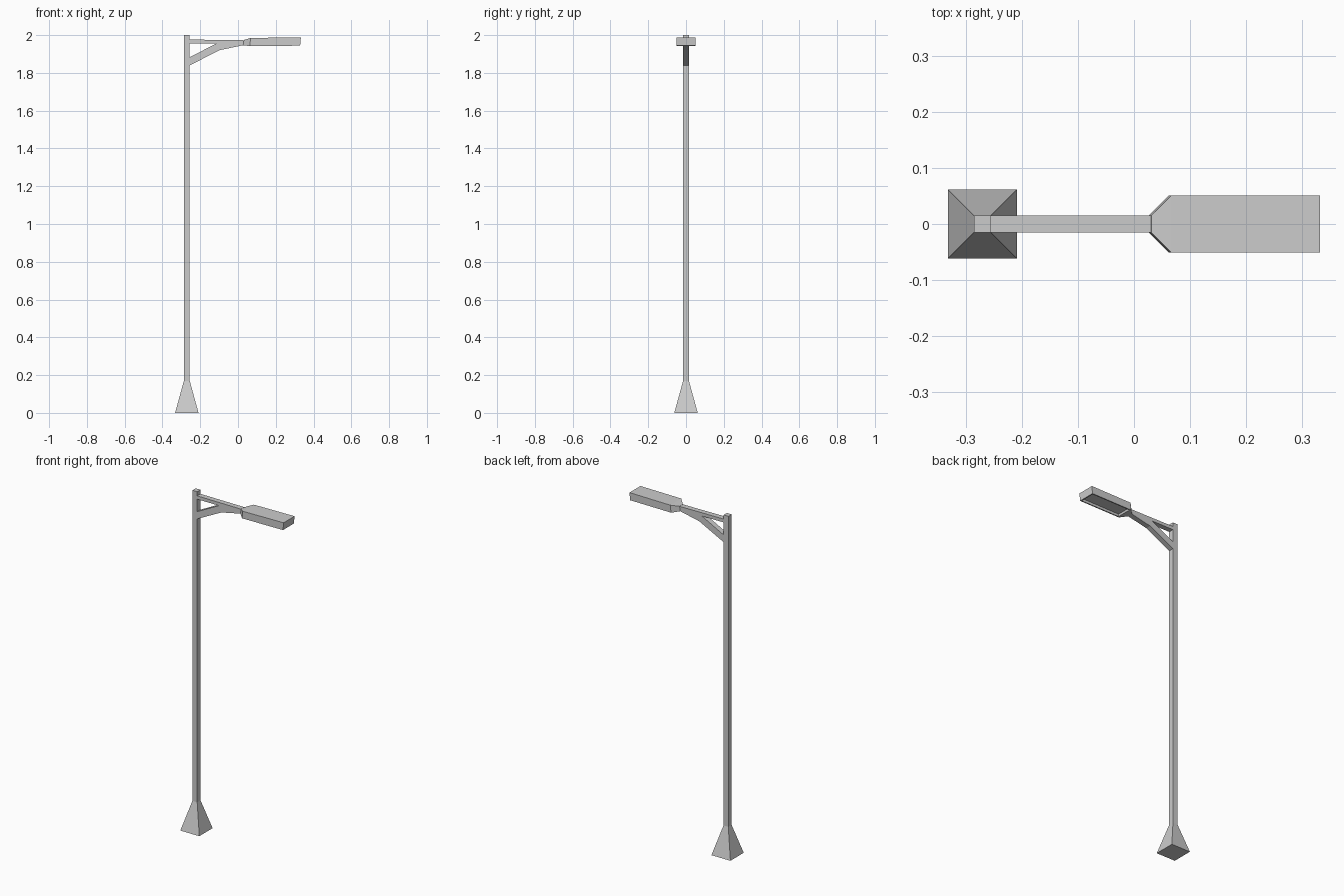
import bpy, bmesh

if "Cube" in bpy.data.objects:
    bpy.data.objects.remove(bpy.data.objects["Cube"])

PX = -0.271   # pole centre in x
HW = 0.0155   # pole and arm half width


def finish(name, bm):
    bmesh.ops.recalc_face_normals(bm, faces=bm.faces)
    mesh = bpy.data.meshes.new(name)
    bm.to_mesh(mesh)
    bm.free()
    obj = bpy.data.objects.new(name, mesh)
    bpy.context.collection.objects.link(obj)
    return obj


def loft(rings):
    """Capped tube through rings that share a vertex count."""
    bm = bmesh.new()
    loops = [[bm.verts.new(p) for p in ring] for ring in rings]
    for a, b in zip(loops, loops[1:]):
        n = len(a)
        for i in range(n):
            bm.faces.new((a[i], a[(i + 1) % n], b[(i + 1) % n], b[i]))
    bm.faces.new(loops[0])
    bm.faces.new(loops[-1])
    return bm


def square(z, h):
    return [(PX + sx * h, sy * h, z) for sx, sy in ((-1, -1), (1, -1), (1, 1), (-1, 1))]


def section(x_low, x_top, h, z_low, z_top):
    return [(x_low, -h, z_low), (x_low, h, z_low), (x_top, h, z_top), (x_top, -h, z_top)]


# Flared foot and square pole in one piece
finish("pole", loft([square(0, 0.062), square(0.17, HW), square(2.0, HW)]))

# Forked arm: top bar and angled brace
profile = [(PX + 0.014, 1.976), (0.03, 1.974), (0.03, 1.947), (-0.098, 1.92),
           (PX + 0.014, 1.839), (PX + 0.014, 1.882), (-0.114, 1.956), (PX + 0.014, 1.956)]
finish("arm", loft([[(x, y, z) for x, z in profile] for y in (-HW, HW)]))

# Lamp head: tapered neck widening into a flat box
bm = loft([
    section(0.027, 0.031, HW, 1.946, 1.974),
    section(0.062, 0.067, 0.051, 1.942, 1.985),
    section(0.329, 0.333, 0.051, 1.944, 1.988),
])
# Recessed light panel underneath
bm.normal_update()
bmesh.ops.recalc_face_normals(bm, faces=bm.faces)
under = min((f for f in bm.faces if f.calc_center_median().x > 0.15),
            key=lambda f: f.calc_center_median().z)
bmesh.ops.inset_region(bm, faces=[under], thickness=0.01)
bmesh.ops.inset_region(bm, faces=[under], thickness=0.004, depth=-0.012)
finish("lamp_head", bm)
